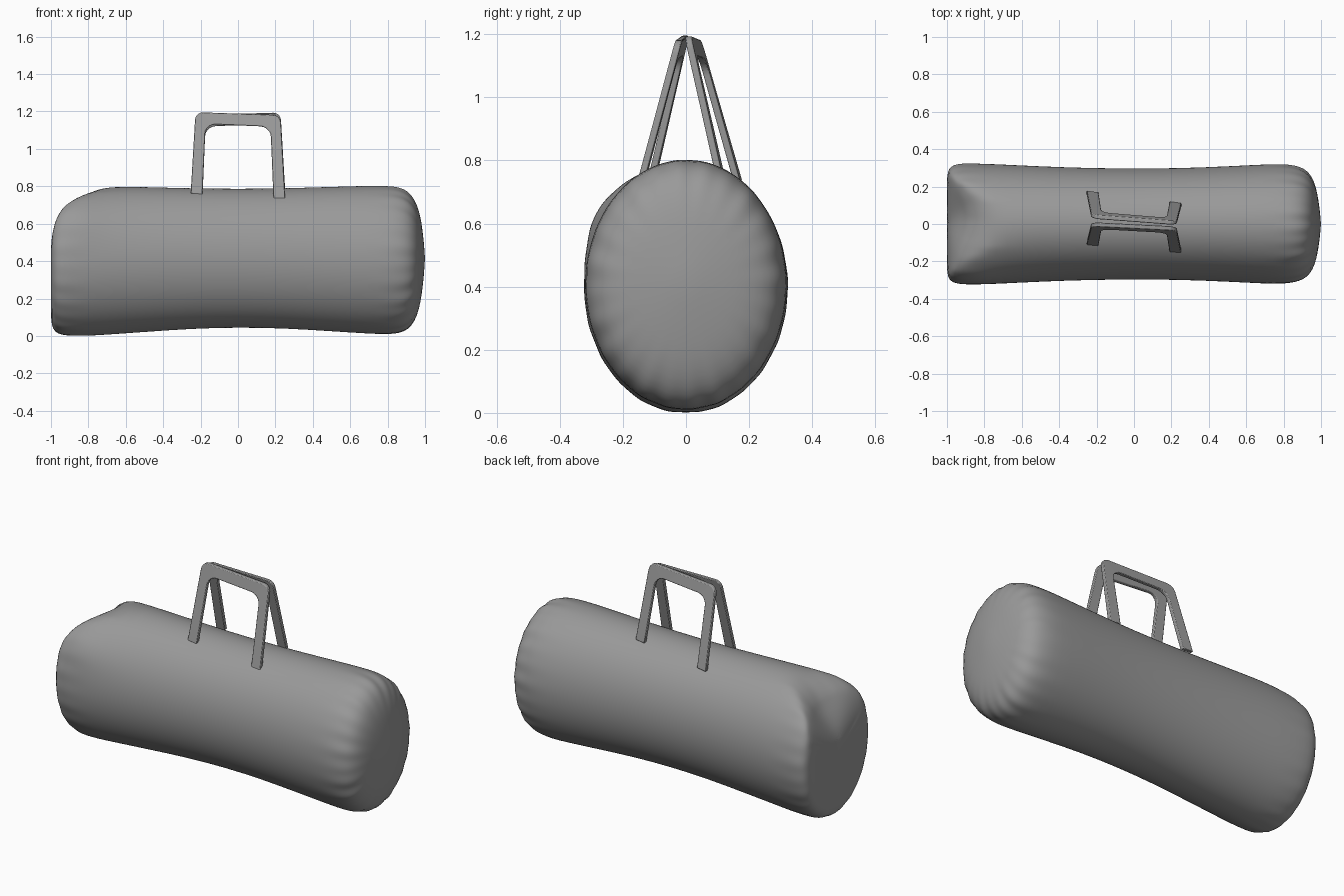
import bpy, bmesh, math
from mathutils import Vector

if "Cube" in bpy.data.objects:
    bpy.data.objects.remove(bpy.data.objects["Cube"])

# Dark grey fabric
fabric = bpy.data.materials.new("dark_fabric")
fabric.diffuse_color = (.32, .32, .32, 1)
fabric.use_nodes = True
fabric.node_tree.nodes["Principled BSDF"].inputs["Base Color"].default_value = fabric.diffuse_color


def add_object(name, bm):
    bmesh.ops.recalc_face_normals(bm, faces=bm.faces)
    me = bpy.data.meshes.new(name)
    bm.to_mesh(me)
    bm.free()
    me.materials.append(fabric)
    ob = bpy.data.objects.new(name, me)
    bpy.context.collection.objects.link(ob)
    bpy.context.view_layer.objects.active = ob
    ob.select_set(True)
    return ob


# Bag body: x, half width, bottom z, top z, wrinkle amount
STATIONS = [
    (-1.0, .08, .30, .50, 0), (-1.0, .18, .18, .62, 0), (-1.0, .26, .08, .72, 0),
    (-.99, .296, .036, .765, .004), (-.965, .315, .012, .785, .005),
    (-.92, .323, .0, .797, .004), (-.85, .323, -.002, .80, .002),
    (-.78, .321, .001, .80, 0), (-.7, .318, .007, .80, 0),
    (-.5, .308, .021, .796, 0), (-.25, .299, .039, .789, 0),
    (0, .296, .046, .786, 0), (.25, .298, .041, .789, 0), (.5, .308, .025, .797, 0),
    (.7, .319, .012, .803, 0), (.80, .320, .009, .802, .002), (.86, .312, .015, .795, .007),
    (.91, .295, .035, .772, .010), (.945, .262, .08, .728, .010),
    (.967, .215, .14, .67, .005), (.981, .16, .21, .61, 0), (.993, .08, .31, .51, 0)]
N = 96


def bell(v, centre, size):
    return math.exp(-((v - centre) / size) ** 2)


def dent(p):
    # round off the upper left end
    dx, dz, R = p.x + .72, p.z - .5, .275
    r = math.hypot(dx, dz)
    if dx < 0 and dz > 0 and r > R:
        k = (R + .2 * (r - R)) / r
        p = Vector((-.72 + dx * k, p.y, .5 + dz * k))
    # push a soft hollow into it, and swell the front shoulder
    g = bell(p.x, -.94, .12) * bell(p.y, .04, .14) * bell(p.z, .67, .14)
    p = p - Vector((-.67, 0, .74)) * .055 * g
    if p.y < 0:
        h = bell(p.x, -.84, .13) * bell(p.z, .63, .12) * min(1, -p.y / .2)
        p = p + Vector((0, -.02, .008)) * h
    p.z = max(p.z, .002)
    return p


bm = bmesh.new()
rings = []
for x, w, lo, hi, amp in STATIONS:
    ring = []
    for i in range(N):
        a = 2 * math.pi * i / N
        k = 1 + amp * (math.sin(24 * a) + .6 * math.sin(15 * a + 1))
        p = Vector((x, w * math.cos(a) * k, (lo + hi) / 2 + (hi - lo) / 2 * math.sin(a) * k))
        ring.append(bm.verts.new(dent(p)))
    rings.append(ring)
for r, s in zip(rings, rings[1:]):
    for i in range(N):
        j = (i + 1) % N
        bm.faces.new((r[i], r[j], s[j], s[i]))
for ring, x, z in ((rings[0], -1.0, .4), (rings[-1], 1.0, .415)):
    c = bm.verts.new((x, 0, z))
    for i in range(N):
        bm.faces.new((ring[i], ring[(i + 1) % N], c))
body = add_object("bag_body", bm)
mod = body.modifiers.new("smooth", 'SUBSURF')
mod.levels = mod.render_levels = 1
for f in body.data.polygons:
    f.use_smooth = True


# Carry straps: flat U frames skewed between four corner points
def side_path(foot, top, r, steps=5):
    # left half of a U, with a rounded corner
    pts = [(-foot, 0), (-(foot + top) / 2, (1 - r) / 2), (-top, 1 - r)]
    for i in range(1, steps + 1):
        a = math.pi / 2 * i / steps
        pts.append((-top + r * .42 * (1 - math.cos(a)), 1 - r + r * math.sin(a)))
    return pts


def strap(name, bl, tl, br, tr, thick=.022):
    # corners are (y, z): bottom/top on the left and right legs
    def place(x, v):
        u = (x + .24) / .48
        y = (bl[0] + (tl[0] - bl[0]) * v) * (1 - u) + (br[0] + (tr[0] - br[0]) * v) * u
        z = (bl[1] + (tl[1] - bl[1]) * v) * (1 - u) + (br[1] + (tr[1] - br[1]) * v) * u
        return Vector((x, y, z))
    outer = side_path(.253, .230, .10)
    inner = [(x, v * .86) for x, v in side_path(.19, .176, .14)]
    mirror = lambda pts: pts + [(-x, v) for x, v in reversed(pts)]
    outer, inner = mirror(outer), mirror(inner)
    bm = bmesh.new()
    secs = []
    for o, i in zip(outer, inner):
        off = Vector((0, thick / 2, 0))
        a, b = place(*o), place(*i)
        secs.append([bm.verts.new(p) for p in (a - off, a + off, b + off, b - off)])
    for s, t in zip(secs, secs[1:]):
        for k in range(4):
            bm.faces.new((s[k], s[(k + 1) % 4], t[(k + 1) % 4], t[k]))
    bm.faces.new(secs[0])
    bm.faces.new(secs[-1])
    ob = add_object(name, bm)
    bev = ob.modifiers.new("soft_edges", 'BEVEL')
    bev.width, bev.segments, bev.limit_method = .004, 2, 'ANGLE'
    bev.angle_limit = math.radians(50)
    bpy.ops.object.select_all(action='DESELECT')
    ob.select_set(True)
    bpy.ops.object.shade_smooth_by_angle(angle=math.radians(40))


strap("back_strap", (.166, .735), (.04, 1.18), (.103, .765), (.004, 1.195))
strap("front_strap", (-.102, .76), (.0, 1.197), (-.146, .72), (-.024, 1.18))
